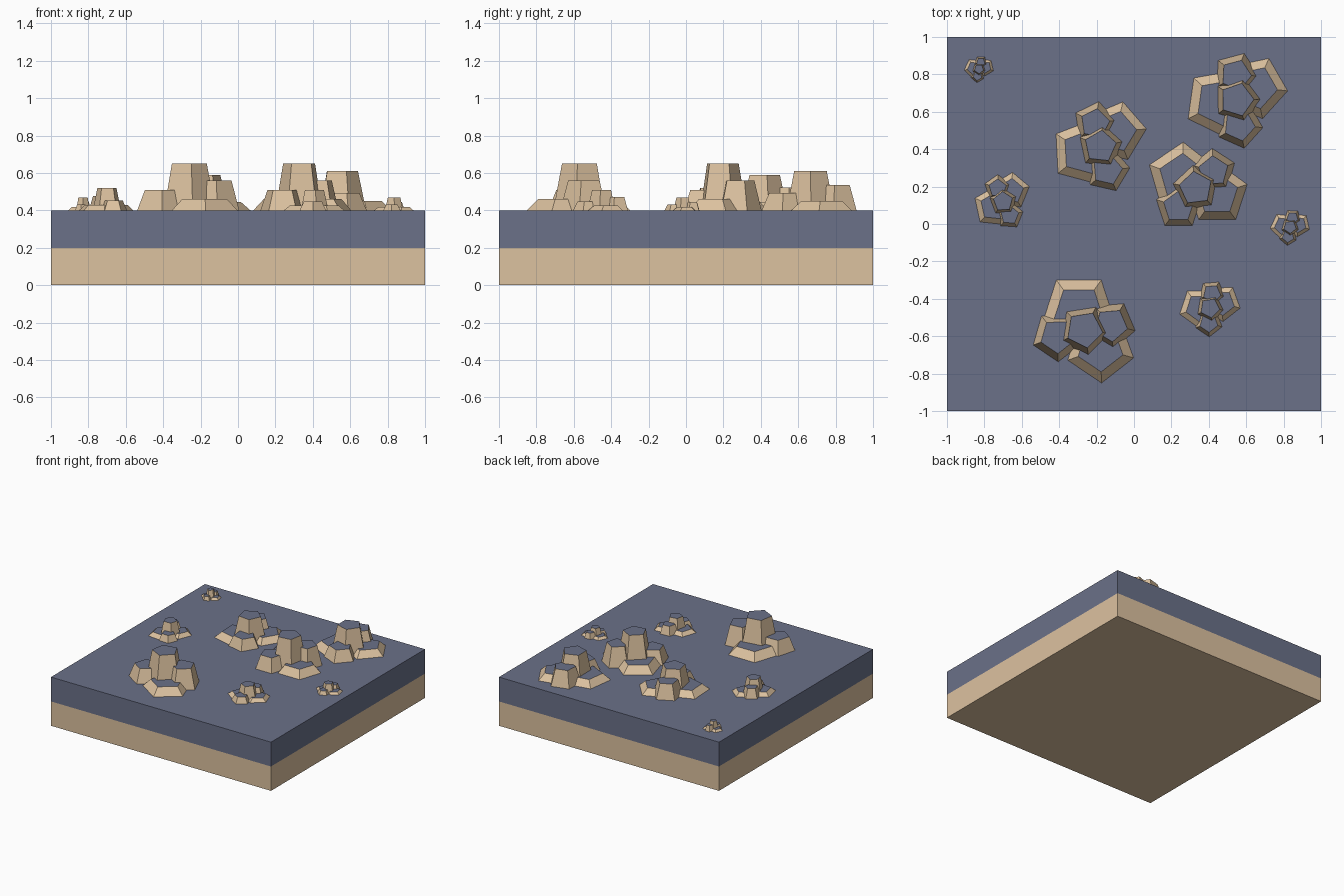
import bpy, bmesh
from math import cos, sin, radians, tau

if "Cube" in bpy.data.objects:
    bpy.data.objects.remove(bpy.data.objects["Cube"])


def material(name, color):
    m = bpy.data.materials.new(name)
    m.diffuse_color = (*color, 1)
    m.use_nodes = True
    m.node_tree.nodes["Principled BSDF"].inputs["Base Color"].default_value = m.diffuse_color
    return m


SAND = material("sand", (0.72, 0.54, 0.35))
BLUE = material("slate_blue", (0.145, 0.165, 0.25))
TAPER = 0.68      # top radius / base radius of every stone
GROUND = 0.4


def slab(name, z0, z1, mat):
    bpy.ops.mesh.primitive_cube_add(size=1, location=(0, 0, (z0 + z1) / 2))
    ob = bpy.context.object
    ob.name = name
    ob.scale = (2, 2, z1 - z0)
    ob.data.materials.append(mat)


# Stones of one outcrop: offset x, y, base radius, height, corner angle
STONES = [
    (0.0, 0.0, 0.146, 0.25, 63),         # tall centre
    (-0.03, 0.10, 0.204, 0.06, 54),      # wide low
    (-0.145, -0.035, 0.137, 0.11, 56),   # small
    (0.085, -0.10, 0.185, 0.06, 56),     # medium low
    (0.142, 0.025, 0.133, 0.16, 59),     # small, higher
]


def outcrop(name, x, y, scale, height, turn):
    bm = bmesh.new()
    for sx, sy, r, h, a in STONES:
        def ring(radius, z):
            return [bm.verts.new((sx + radius * cos(radians(a) + i * tau / 5),
                                  sy + radius * sin(radians(a) + i * tau / 5), z))
                    for i in range(5)]
        low, top = ring(r, 0), ring(r * TAPER, h)
        for i in range(5):
            j = (i + 1) % 5
            bm.faces.new((low[i], low[j], top[j], top[i]))
        bm.faces.new(top).material_index = 1    # blue cap
    me = bpy.data.meshes.new(name)
    bm.to_mesh(me)
    bm.free()
    me.materials.append(SAND)
    me.materials.append(BLUE)
    ob = bpy.data.objects.new(name, me)
    bpy.context.collection.objects.link(ob)
    ob.location = (x, y, GROUND)
    ob.rotation_euler.z = radians(turn)
    ob.scale = (scale, scale, height / 0.25)


# Layered base
slab("sand_layer", 0, 0.2, SAND)
slab("blue_layer", 0.2, GROUND, BLUE)

# Outcrops: x, y, scale, height, turn
for n, spec in enumerate([
    (-0.265, -0.565, 1.0, 0.25, 0),
    (0.33, 0.192, 0.91, 0.25, 34),
    (0.55, 0.665, 0.92, 0.21, 82),
    (-0.18, 0.415, 0.88, 0.19, 93),
    (-0.70, 0.12, 0.54, 0.12, 102),
    (0.406, -0.449, 0.54, 0.11, 72),
    (0.834, -0.016, 0.35, 0.07, 65),
    (-0.829, 0.829, 0.26, 0.07, 65),
], 1):
    outcrop(f"rock_outcrop_{n}", *spec)
